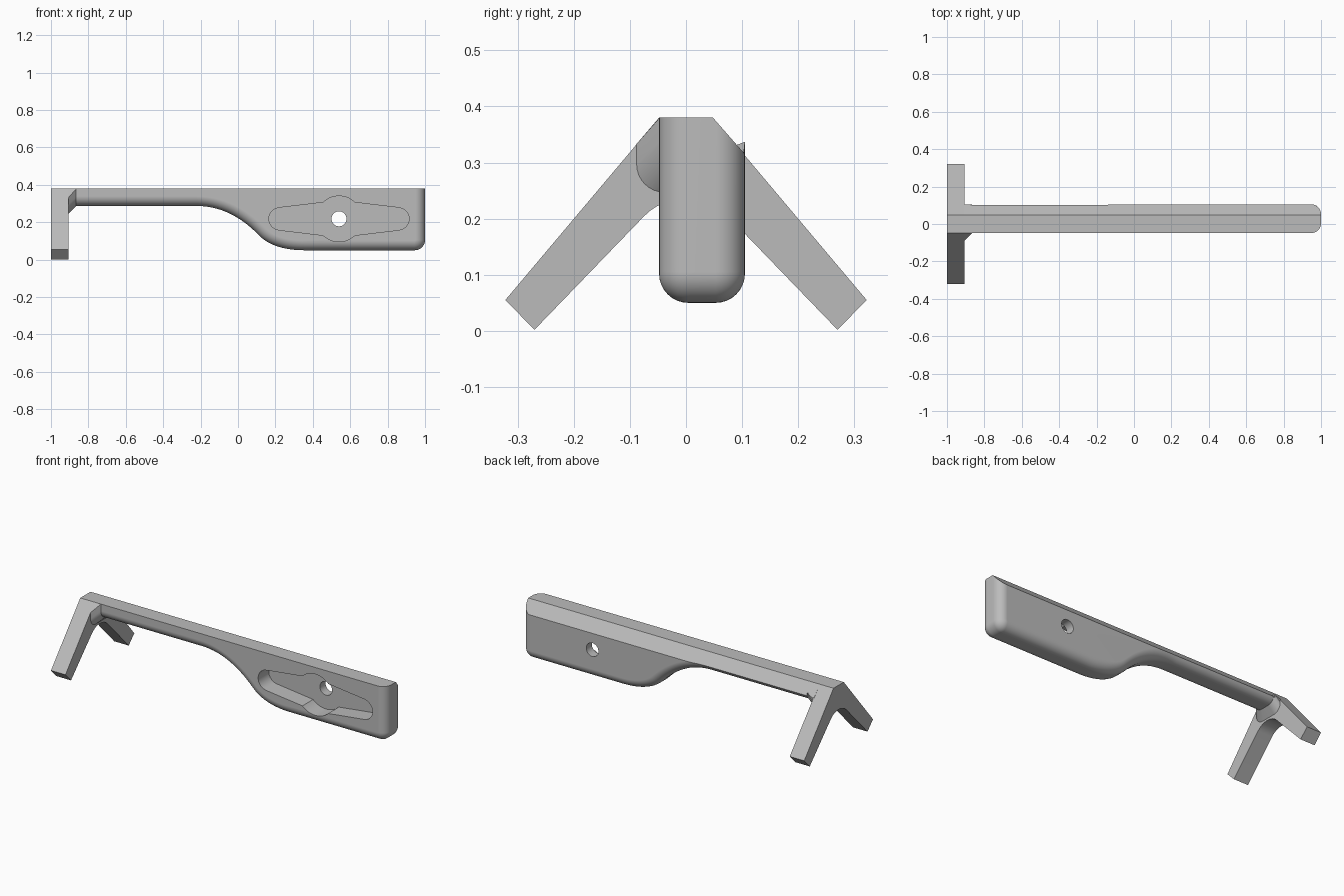
import bpy, bmesh, math
from mathutils import Vector

if "Cube" in bpy.data.objects:
    bpy.data.objects.remove(bpy.data.objects["Cube"], do_unlink=True)

grey = bpy.data.materials.new("plain grey")
grey.use_nodes = True
grey.diffuse_color = (0.5, 0.5, 0.5, 1)
grey.node_tree.nodes["Principled BSDF"].inputs["Base Color"].default_value = (0.5, 0.5, 0.5, 1)

TOP, FRONT, BACK, ROUND = 0.38, -0.048, 0.105, 0.052
LEG_X, MID_Z = -0.905, 0.218


def loft(name, rings, cut=None):
    """Skin a list of equal-length closed rings and cap both ends."""
    bm = bmesh.new()
    rows = [[bm.verts.new(p) for p in ring] for ring in rings]
    for a, b in zip(rows, rows[1:]):
        for i in range(len(a)):
            j = (i + 1) % len(a)
            bm.faces.new((a[i], a[j], b[j], b[i]))
    bm.faces.new(rows[0])
    bm.faces.new(rows[-1])
    if cut:
        geom = bm.verts[:] + bm.edges[:] + bm.faces[:]
        res = bmesh.ops.bisect_plane(bm, geom=geom, plane_co=cut[0], plane_no=cut[1], clear_outer=True)
        edges = [e for e in res["geom_cut"] if isinstance(e, bmesh.types.BMEdge)]
        bmesh.ops.holes_fill(bm, edges=edges)
    bmesh.ops.recalc_face_normals(bm, faces=bm.faces[:])
    mesh = bpy.data.meshes.new(name)
    bm.to_mesh(mesh)
    bm.free()
    mesh.materials.append(grey)
    obj = bpy.data.objects.new(name, mesh)
    bpy.context.collection.objects.link(obj)
    return obj


def arc(cx, cy, r, start, end, n=10):
    angles = [math.radians(start + (end - start) * i / n) for i in range(n + 1)]
    return [(cx + r * math.cos(a), cy + r * math.sin(a)) for a in angles]


def bezier(a, b, c, d, n=14):
    pts = []
    for i in range(n):
        t = i / n
        s = 1 - t
        pts.append(tuple(s**3 * p + 3 * s * s * t * q + 3 * s * t * t * u + t**3 * v
                         for p, q, u, v in zip(a, b, c, d)))
    return pts


def smooth(obj):
    bpy.ops.object.select_all(action="DESELECT")
    obj.select_set(True)
    bpy.context.view_layer.objects.active = obj
    bpy.ops.object.shade_smooth_by_angle(angle=math.radians(30))


# Handle outline: underside, rounded end corner, end face
edge = [(LEG_X - 0.005, 0.287)]
edge += bezier((-0.22, 0.287), (-0.09, 0.287), (0.02, 0.225), (0.11, 0.132))
edge += bezier((0.11, 0.132), (0.165, 0.075), (0.25, 0.05), (0.36, 0.05))
edge += [(0.36, 0.05)] + arc(0.945, 0.105, 0.055, -90, 0) + [(1, TOP)]


def inset_ring(y, d):
    ring = []
    for i, p in enumerate(edge):
        p = Vector(p)
        t = Vector((0, 0))
        if i:
            t += (p - Vector(edge[i - 1])).normalized()
        if i < len(edge) - 1:
            t += (Vector(edge[i + 1]) - p).normalized()
        t.normalize()
        ring.append((p.x - t.y * d, y, p.y + t.x * d))
    return ring + [(edge[0][0], y, TOP)]


# Handle body: rounded on both sides, sloped along the upper back edge
steps = [math.radians(90 * i / 8) for i in range(9)]
side = [(ROUND * (1 - math.cos(a)), ROUND * (1 - math.sin(a))) for a in steps]
rings = [inset_ring(FRONT + y, d) for y, d in side]
rings += [inset_ring(BACK - y, d) for y, d in reversed(side)]
handle = loft("handle", rings, ((0, 0.048, TOP), (0, 0.065, 0.057)))

# Recess in the front with a round middle, and a through hole
slot = arc(0.225, MID_Z, 0.06, 97, 263) + [(0.54, MID_Z - 0.098)]
slot += arc(0.855, MID_Z, 0.06, -83, 83) + [(0.54, MID_Z + 0.098)]
floor = FRONT + 0.1
for name, outline, depth in (("slot_cutter", slot, floor),
                             ("round_cutter", arc(0.54, MID_Z, 0.122, 0, 354, 59), floor),
                             ("hole_cutter", arc(0.54, MID_Z, 0.04, 0, 350, 35), 0.3)):
    cutter = loft(name, [[(x, y, z) for x, z in outline] for y in (-0.2, depth)])
    cutter.hide_render = True
    mod = handle.modifiers.new(name, "BOOLEAN")
    mod.operation, mod.solver, mod.object = "DIFFERENCE", "EXACT", cutter
    bpy.context.view_layer.objects.active = handle
    bpy.ops.object.modifier_apply(modifier=name)
    bpy.data.objects.remove(cutter, do_unlink=True)
smooth(handle)
weighted = handle.modifiers.new("even shading", "WEIGHTED_NORMAL")
weighted.keep_sharp = True

# Splayed pair of legs with a rounded crotch
half = [(0.048, TOP), (0.322, 0.055), (0.27, 0.002)]
outline = half + arc(0, 0.132, 0.104, 44, 136, 12) + [(-y, z) for y, z in reversed(half)]
legs = loft("legs", [[(x, y, z) for y, z in outline] for x in (-1, LEG_X)])
smooth(legs)


# Flared gusset where the handle meets the legs
def section(x, front, top, bottom):
    pts = [(front, top)] + arc(front + 0.05, bottom + 0.05, 0.05, 180, 270, 8)
    pts += arc(BACK - 0.05, bottom + 0.05, 0.05, -90, 0, 8)
    pts += [(BACK - 0.002, 0.315), (0.046, TOP)]
    if front < FRONT:
        pts.append((FRONT, TOP))
    else:
        pts.append((FRONT + 0.001, TOP))
    return [(x, y, z) for y, z in pts]


gusset = loft("gusset", [section(LEG_X - 0.002, -0.09, 0.331, 0.245),
                         section(-0.865, FRONT, TOP - 0.001, 0.287)])
smooth(gusset)
